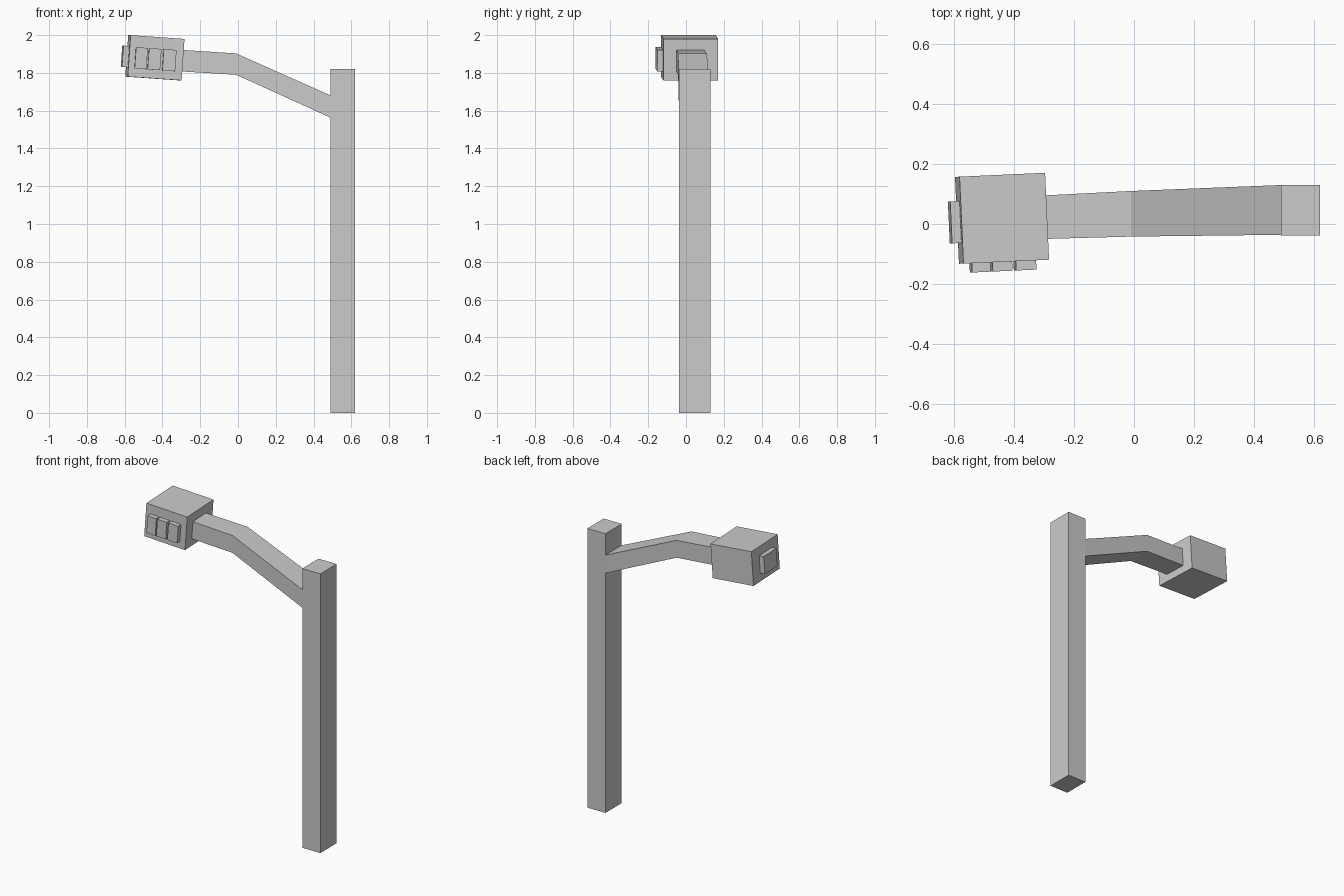
import bpy, bmesh
from math import radians
from mathutils import Matrix, Vector, Euler

if "Cube" in bpy.data.objects:
    bpy.data.objects.remove(bpy.data.objects["Cube"])


def finish(name, bm):
    bmesh.ops.recalc_face_normals(bm, faces=bm.faces)
    mesh = bpy.data.meshes.new(name)
    bm.to_mesh(mesh)
    bm.free()
    obj = bpy.data.objects.new(name, mesh)
    bpy.context.collection.objects.link(obj)
    return obj


def box(name, center, size, frame=Matrix()):
    bm = bmesh.new()
    local = Matrix.Translation(center) @ Matrix.Diagonal((*size, 1))
    bmesh.ops.create_cube(bm, size=1, matrix=frame @ local)
    return finish(name, bm)


# Upright post
box("post", (0.555, 0.046, 0.91), (0.13, 0.168, 1.82))

# Bent arm: x, y min, y max, z min, z max for each section
sections = [
    (0.492, -0.036, 0.13, 1.562, 1.68),
    (-0.01, -0.042, 0.11, 1.79, 1.903),
    (-0.305, -0.05, 0.095, 1.808, 1.922),
]
bm = bmesh.new()
rings = []
for x, y0, y1, z0, z1 in sections:
    corners = ((y0, z0), (y1, z0), (y1, z1), (y0, z1))
    rings.append([bm.verts.new((x, y, z)) for y, z in corners])
for a, b in zip(rings, rings[1:]):
    for i in range(4):
        j = (i + 1) % 4
        bm.faces.new((a[i], a[j], b[j], b[i]))
bm.faces.new(rings[0])
bm.faces.new(rings[-1])
finish("arm", bm)

# Slightly tilted head box
head = Matrix.Translation((-0.44, 0.019, 1.88)) @ Euler(
    (0, radians(4), radians(2.6))).to_matrix().to_4x4()
box("head", (0, 0, 0), (0.286, 0.29, 0.22), head)

# Three raised panels on the front of the head
for i, (x, width) in enumerate(((-0.08, 0.062), (-0.009, 0.066), (0.07, 0.068))):
    box(f"front_panel_{i + 1}", (x, -0.158, -0.008), (width, 0.036, 0.113), head)

# Raised panel on the outer end of the head
box("end_panel", (-0.156, -0.006, -0.004), (0.036, 0.14, 0.113), head)
